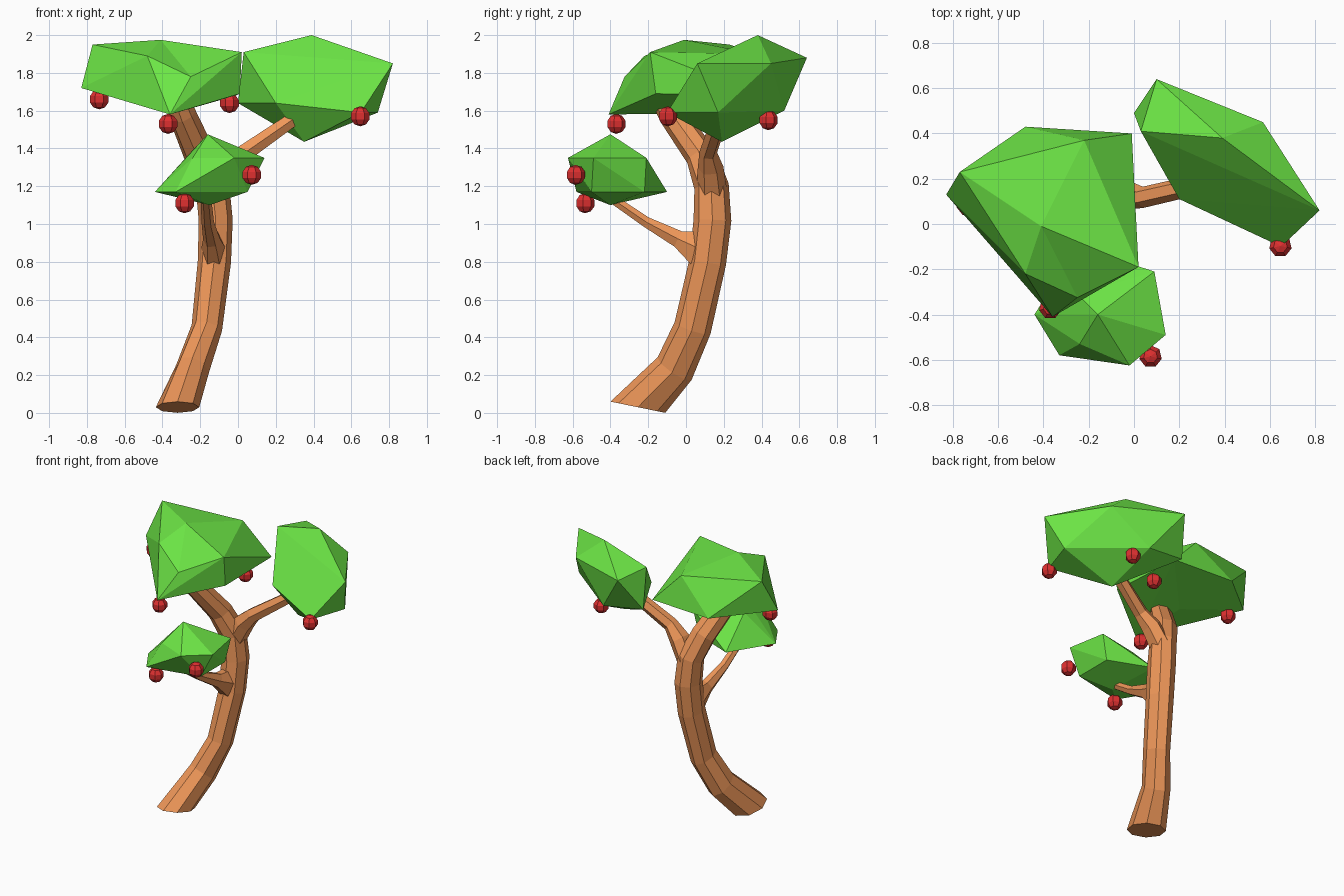
import bpy, bmesh
from math import cos, sin, tau
from mathutils import Vector


def material(name, rgb):
    m = bpy.data.materials.new(name)
    m.diffuse_color = (*rgb, 1)
    return m


bark = material("bark", (0.86, 0.31, 0.10))
leaf = material("leaf", (0.15, 0.78, 0.06))
red = material("berry_red", (0.74, 0.03, 0.03))


def finish(name, bm, mat):
    bmesh.ops.recalc_face_normals(bm, faces=bm.faces[:])
    me = bpy.data.meshes.new(name)
    bm.to_mesh(me)
    bm.free()
    me.materials.append(mat)
    ob = bpy.data.objects.new(name, me)
    bpy.context.collection.objects.link(ob)
    return ob


def limb(name, path, sides, ref, start=None):
    """Faceted tube; path rows are x, y, z, radius along ref, other radius."""
    pts = [Vector(p[:3]) for p in path]
    bm = bmesh.new()
    rings = []
    for i, p in enumerate(pts):
        t = Vector()
        if i > 0:
            t += (p - pts[i - 1]).normalized()
        if i < len(pts) - 1:
            t += (pts[i + 1] - p).normalized()
        if i == 0 and start:
            t = Vector(start)
        t.normalize()
        u = Vector(ref)
        u = (u - t * u.dot(t)).normalized()
        v = t.cross(u)
        a, b = path[i][3:]
        rings.append([bm.verts.new(p + u * a * cos(tau * k / sides) + v * b * sin(tau * k / sides))
                      for k in range(sides)])
    for r, s in zip(rings, rings[1:]):
        for k in range(sides):
            j = (k + 1) % sides
            bm.faces.new((r[k], r[j], s[j], s[k]))
    bm.faces.new(rings[0][::-1])
    bm.faces.new(rings[-1])
    return finish(name, bm, bark)


def foliage(name, points, dent=None, depth=0):
    """Faceted leaf clump wrapped around its corners; one corner may be pressed in."""
    bm = bmesh.new()
    verts = [bm.verts.new(p) for p in points]
    bmesh.ops.convex_hull(bm, input=verts)
    if dent is not None:
        verts[dent].co.z -= depth
    loose = [v for v in bm.verts if not v.link_faces]
    bmesh.ops.delete(bm, geom=loose, context='VERTS')
    return finish(name, bm, leaf)


# Leaning trunk that continues into the left branch
limb("trunk", [
    (-0.32, -0.255, 0.03, 0.115, 0.148),
    (-0.24, -0.06, 0.235, 0.09, 0.108),
    (-0.165, 0.035, 0.45, 0.082, 0.10),
    (-0.125, 0.115, 0.80, 0.088, 0.098),
    (-0.118, 0.14, 1.02, 0.09, 0.10),
    (-0.135, 0.135, 1.20, 0.09, 0.092),
    (-0.20, 0.08, 1.36, 0.085, 0.082),
    (-0.295, -0.075, 1.58, 0.075, 0.072),
    (-0.315, -0.105, 1.63, 0.07, 0.065)], 8, (1, 0, 0), start=(0, 0.2, 0.98))

# Side branches
limb("right_branch", [
    (-0.12, 0.14, 1.16, 0.08, 0.07),
    (-0.04, 0.13, 1.30, 0.068, 0.07),
    (0.04, 0.118, 1.38, 0.047, 0.052),
    (0.285, 0.175, 1.55, 0.045, 0.042)], 6, (0, 1, 0))
limb("lower_branch", [
    (-0.13, 0.07, 0.87, 0.065, 0.11),
    (-0.14, -0.04, 0.92, 0.045, 0.052),
    (-0.16, -0.21, 1.01, 0.033, 0.032),
    (-0.17, -0.40, 1.14, 0.028, 0.027)], 6, (1, 0, 0))

# Leaf clumps
foliage("left_foliage", [
    (-0.83, 0.13, 1.72), (-0.77, 0.23, 1.95), (-0.41, -0.01, 1.975),
    (0.02, -0.19, 1.91), (-0.36, -0.41, 1.58), (-0.48, -0.22, 1.89),
    (-0.25, -0.325, 1.87), (-0.48, 0.43, 1.68), (-0.01, 0.40, 1.68),
    (-0.22, 0.37, 1.90), (-0.35, 0.05, 1.585), (0.01, -0.16, 1.69)],
    dent=6, depth=0.09)
foliage("right_foliage", [
    (0.82, 0.06, 1.85), (0.10, 0.64, 1.88), (0.39, 0.38, 2.0),
    (0.03, 0.41, 1.91), (0.20, 0.11, 1.64), (0.65, -0.10, 1.59),
    (0.35, 0.19, 1.435), (0.57, 0.45, 1.85), (0.0, 0.49, 1.64),
    (0.74, 0.17, 1.59), (0.30, 0.52, 1.60)])
foliage("lower_foliage", [
    (-0.16, -0.40, 1.475), (-0.02, -0.625, 1.35), (0.14, -0.49, 1.35),
    (0.09, -0.21, 1.35), (-0.25, -0.31, 1.38), (-0.24, -0.53, 1.35),
    (-0.44, -0.40, 1.17), (-0.33, -0.58, 1.17), (0.05, -0.50, 1.17),
    (0.05, -0.22, 1.17), (-0.25, -0.10, 1.17), (-0.15, -0.40, 1.10)])

# Berries hanging at the clump edges
for i, p in enumerate([
        (-0.735, 0.085, 1.66), (-0.37, -0.37, 1.53), (-0.045, 0.15, 1.64),
        (0.647, -0.097, 1.57), (0.375, 0.435, 1.55), (0.073, -0.585, 1.26),
        (-0.283, -0.535, 1.11)]):
    bm = bmesh.new()
    bmesh.ops.create_uvsphere(bm, u_segments=7, v_segments=5, radius=0.053)
    finish(f"berry_{i + 1}", bm, red).location = p
